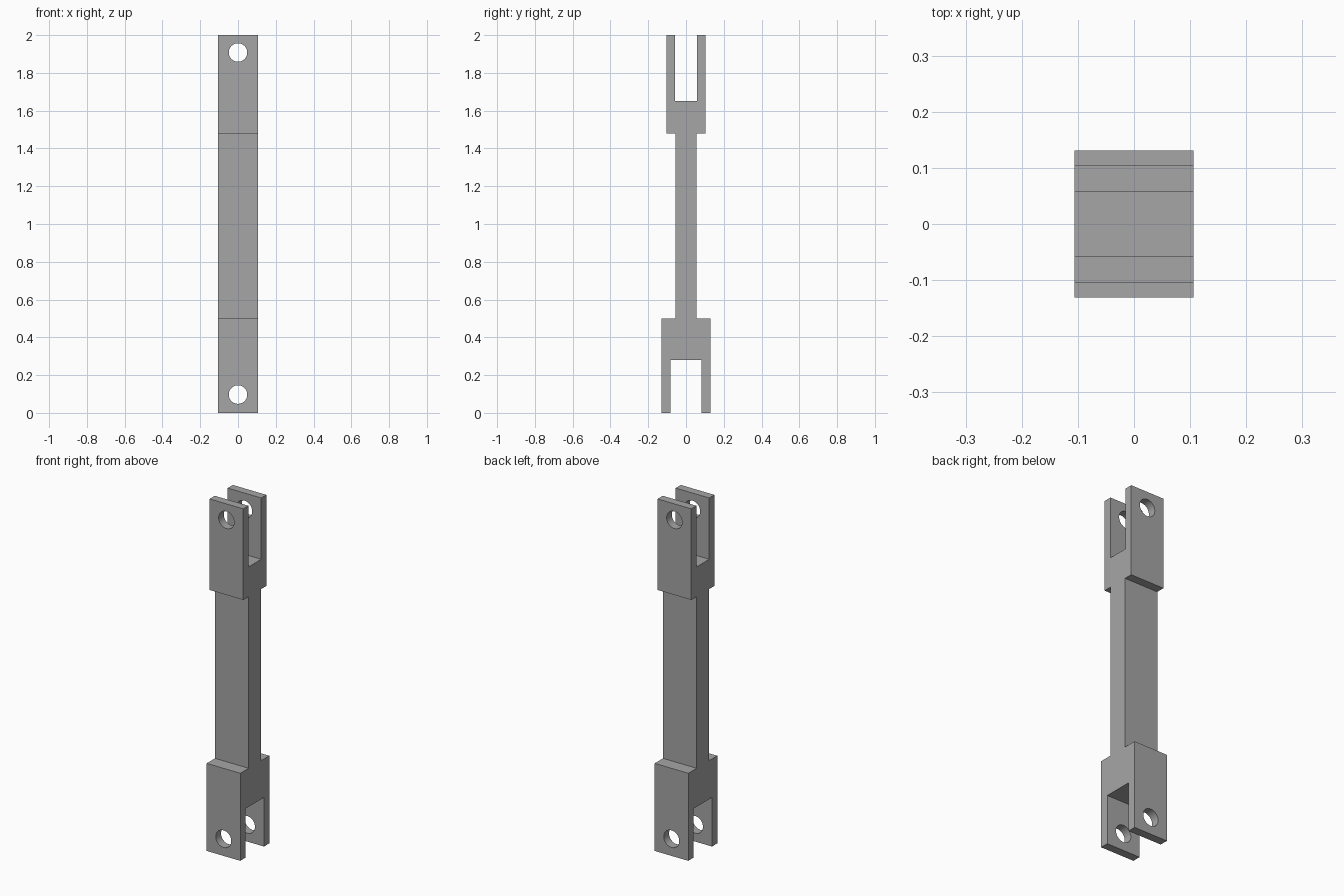
import bpy, bmesh, math

cube = bpy.data.objects.get("Cube")
if cube:
    bpy.data.objects.remove(cube, do_unlink=True)

HALF_WIDTH = 0.106
HOLE_RADIUS = 0.049
HOLE_HEIGHTS = {"lower": 0.097, "upper": 1.908}

grey = bpy.data.materials.new("plain_grey")
grey.use_nodes = True
grey.diffuse_color = (0.38, 0.38, 0.38, 1)
grey.node_tree.nodes["Principled BSDF"].inputs["Base Color"].default_value = (0.38, 0.38, 0.38, 1)

# Right half of the side outline (y, z): lower fork, shank, upper fork
half = [(0.083, 0.28), (0.083, 0), (0.131, 0), (0.131, 0.5), (0.056, 0.5),
        (0.056, 1.48), (0.1045, 1.48), (0.1045, 2), (0.058, 2), (0.058, 1.65)]
outline = half + [(-y, z) for y, z in reversed(half)]

# Link bar: outline extruded across its width
bm = bmesh.new()
face = bm.faces.new([bm.verts.new((-HALF_WIDTH, y, z)) for y, z in outline])
side = bmesh.ops.extrude_face_region(bm, geom=[face])
moved = [v for v in side["geom"] if isinstance(v, bmesh.types.BMVert)]
bmesh.ops.translate(bm, verts=moved, vec=(2 * HALF_WIDTH, 0, 0))
bmesh.ops.recalc_face_normals(bm, faces=bm.faces)
mesh = bpy.data.meshes.new("forked_link_bar")
bm.to_mesh(mesh)
bm.free()
mesh.materials.append(grey)
bar = bpy.data.objects.new("forked_link_bar", mesh)
bpy.context.collection.objects.link(bar)

# Pin holes through both prongs of each fork
for name, z in HOLE_HEIGHTS.items():
    bpy.ops.mesh.primitive_cylinder_add(vertices=40, radius=HOLE_RADIUS, depth=0.5,
                                        location=(0, 0, z), rotation=(math.pi / 2, 0, 0))
    cutter = bpy.context.object
    cutter.name = name + "_pin_hole_cutter"
    cutter.data.materials.append(grey)
    cut = bar.modifiers.new(name + "_pin_hole", "BOOLEAN")
    cut.operation = "DIFFERENCE"
    cut.solver = "EXACT"
    cut.object = cutter
    bpy.ops.object.select_all(action="DESELECT")
    bar.select_set(True)
    bpy.context.view_layer.objects.active = bar
    bpy.ops.object.modifier_apply(modifier=cut.name)
    bpy.data.objects.remove(cutter, do_unlink=True)

# Smooth hole walls, sharp edges elsewhere
bpy.ops.object.shade_smooth_by_angle(angle=math.radians(30))
